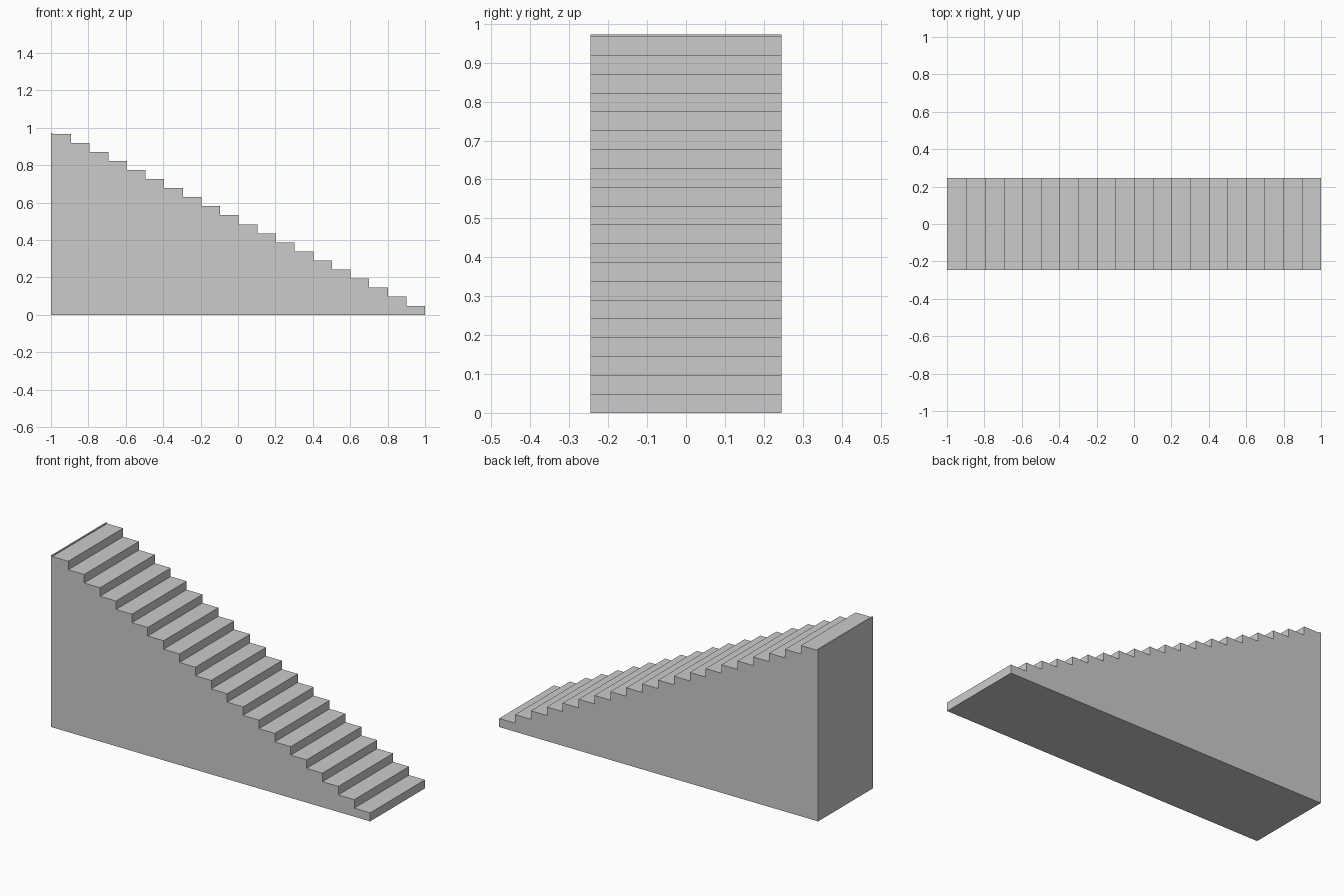
import bpy, bmesh

if "Cube" in bpy.data.objects:
    bpy.data.objects.remove(bpy.data.objects["Cube"])

STEPS = 20
RISE = 0.0484      # height of one step
RUN = 0.0996       # depth of one step
HALF_W = 0.245     # half the stair width
TOP = 0.973        # top of the thin lip behind the last step


def extrude_profile(name, points, half_width):
    """Solid made from an x-z outline, extruded along y."""
    bm = bmesh.new()
    face = bm.faces.new([bm.verts.new((x, -half_width, z)) for x, z in points])
    result = bmesh.ops.extrude_face_region(bm, geom=[face])
    moved = [g for g in result["geom"] if isinstance(g, bmesh.types.BMVert)]
    bmesh.ops.translate(bm, verts=moved, vec=(0, 2 * half_width, 0))
    bmesh.ops.recalc_face_normals(bm, faces=bm.faces)
    mesh = bpy.data.meshes.new(name)
    bm.to_mesh(mesh)
    bm.free()
    obj = bpy.data.objects.new(name, mesh)
    bpy.context.collection.objects.link(obj)
    return obj


# Stair outline: floor, then riser and tread for each step
profile = [(-1, 0), (1, 0)]
for i in range(STEPS):
    z = (i + 1) * RISE
    profile += [(1 - i * RUN, z), (1 - (i + 1) * RUN, z)]

# Thin lip along the back edge of the top step
profile += [(1 - STEPS * RUN, TOP), (-1, TOP)]

extrude_profile("staircase", profile, HALF_W)
